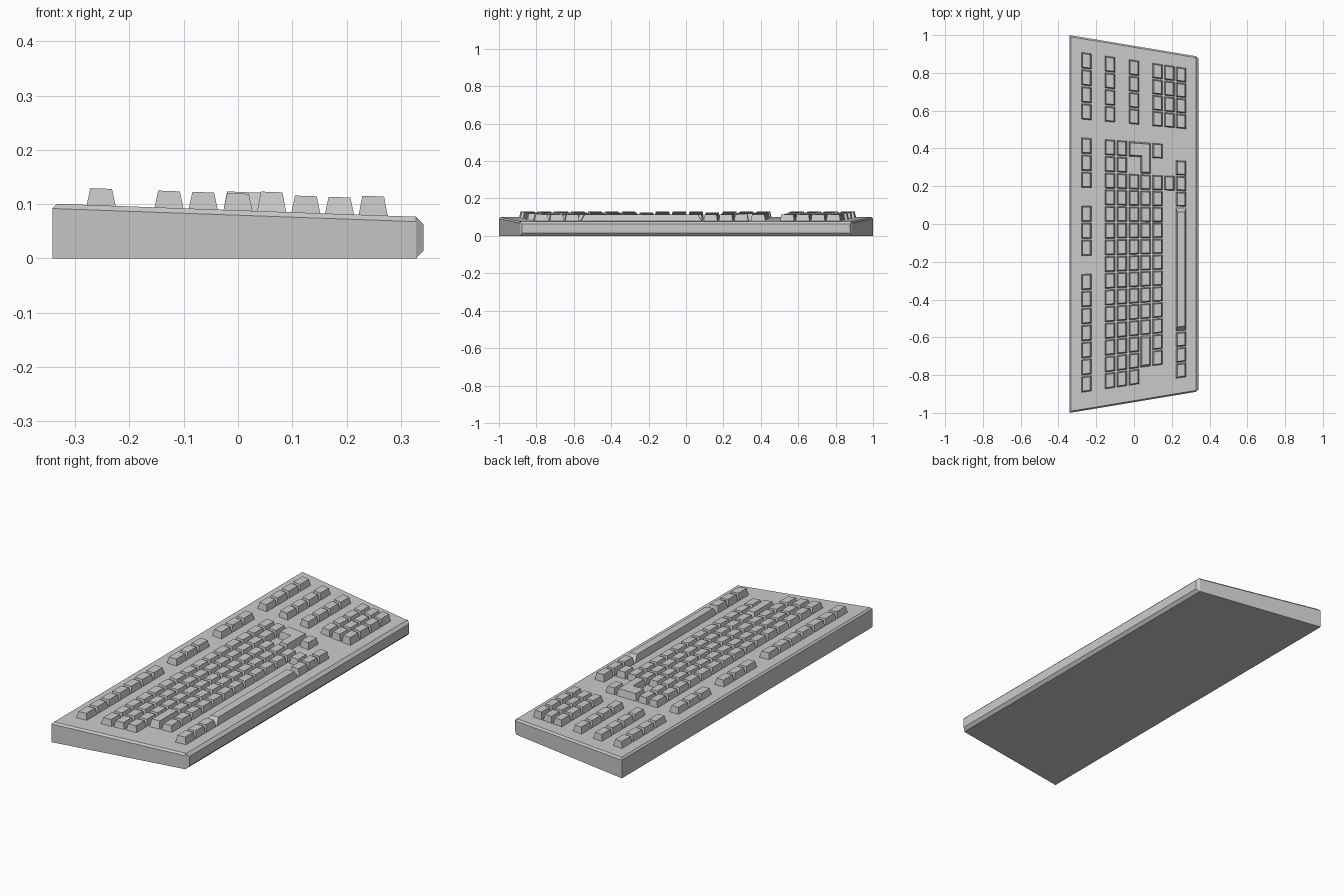
import bpy
from mathutils import Vector

if "Cube" in bpy.data.objects:
    bpy.data.objects.remove(bpy.data.objects["Cube"], do_unlink=True)

grey = bpy.data.materials.new("light_grey")
grey.use_nodes = True
grey.diffuse_color = (0.6, 0.6, 0.6, 1)
grey.node_tree.nodes["Principled BSDF"].inputs["Base Color"].default_value = (0.6, 0.6, 0.6, 1)

BACK, FRONT = -0.342, 0.328          # x limits of the case
PITCH, FIRST = 0.0914, 0.877         # key spacing along the tapered case
COLUMNS = [-0.252, -0.127, -0.064, 0, 0.062, 0.125, 0.187, 0.249]
HALF_X, HALF_U = 0.027, 0.042        # half size of one key


def half_length(x):
    """Half length of the tapered case at x."""
    return 1 - 0.166 * (x - BACK)


def deck(x):
    """Height of the sloping top surface at x."""
    return 0.101 - 0.036 * (x - BACK)


def loft(loops):
    """Closed solid through loops of equal length."""
    n = len(loops[0])
    verts = [tuple(p) for loop in loops for p in loop]
    faces = [list(range(n))[::-1], list(range(len(verts) - n, len(verts)))]
    for k in range(len(loops) - 1):
        for i in range(n):
            a, b = k * n + i, k * n + (i + 1) % n
            faces.append([a, b, b + n, a + n])
    return verts, faces


def make_object(name, solids):
    verts, faces = [], []
    for v, f in solids:
        start = len(verts)
        verts += v
        faces += [[i + start for i in face] for face in f]
    mesh = bpy.data.meshes.new(name)
    mesh.from_pydata(verts, [], faces)
    mesh.materials.append(grey)
    obj = bpy.data.objects.new(name, mesh)
    bpy.context.collection.objects.link(obj)
    return obj


def inset(points, dx, du):
    """Move each side of a right-angled outline inwards."""
    result = []
    for i, p in enumerate(points):
        shift = Vector((0, 0))
        for a, b in ((points[i - 1], p), (p, points[(i + 1) % len(points)])):
            d = (Vector(b) - Vector(a)).normalized()
            shift += Vector((-d.y * dx, d.x * du))
        result.append((p[0] + shift.x, p[1] + shift.y))
    return result


def keycap(outline, height=0.031, du=0.006):
    """Tapered cap whose outline follows the taper of the case."""
    low = [(x, u * half_length(x), deck(x) - 0.002) for x, u in outline]
    high = [(x, u * half_length(x), deck(x) + height)
            for x, u in inset(outline, 0.007, du)]
    return loft([low, high])


def span(col, first, last):
    """Outline of a key from grid slot first to slot last."""
    x = COLUMNS[col]
    top = FIRST - PITCH * first + HALF_U
    bottom = FIRST - PITCH * last - HALF_U
    return [(x - HALF_X, bottom), (x + HALF_X, bottom),
            (x + HALF_X, top), (x - HALF_X, top)]


# Case: tapered wedge with a small chamfer round the top
def case_loop(gap, height):
    corners = [(BACK + gap, -1), (FRONT, -1), (FRONT, 1), (BACK + gap, 1)]
    return [(x, s * (half_length(x) - gap), height(x)) for x, s in corners]


make_object("case", [loft([case_loop(0, lambda x: 0),
                           case_loop(0, lambda x: deck(x) - 0.009),
                           case_loop(0.008, deck)])])


# Front edge: bevelled strip along the short side of the taper
def edge_loop(x, half, low, high):
    return [(x, -half, low), (x, half, low), (x, half, high), (x, -half, high)]


end = half_length(FRONT)
make_object("front_edge", [loft([edge_loop(FRONT, end - 0.002, 0, deck(FRONT)),
                                 edge_loop(0.342, end - 0.012, 0.015, 0.063)])])

# Single keys: slots used in each row
PAD = list(range(4))
ROWS = [
    PAD + [5, 6, 7, 9, 10, 11] + list(range(13, 20)),
    PAD + list(range(5, 20)),
    list(range(5, 20)),
    PAD + list(range(7, 20)),
    list(range(7, 17)),
    PAD + [5] + list(range(7, 19)),
    PAD + [7],
    PAD + [6, 7, 8, 17, 18, 19],
]
for col, slots in enumerate(ROWS):
    tall = 0.035 if col == 7 else 0.031
    make_object(f"key_row_{col + 1}", [keycap(span(col, k, k), tall) for k in slots])

# Long keys
make_object("shift_key", [keycap(span(4, 17, 18), 0.036, 0.012)])
make_object("space_bar", [keycap(span(7, 9, 16), 0.035, 0.026)])

# Corner-shaped key over two rows
a, b = span(3, 5, 5), span(4, 5, 6)
make_object("enter_key", [keycap([b[0], b[1], b[2], a[3], a[0], (b[0][0], a[0][1])], 0.034, 0.008)])
